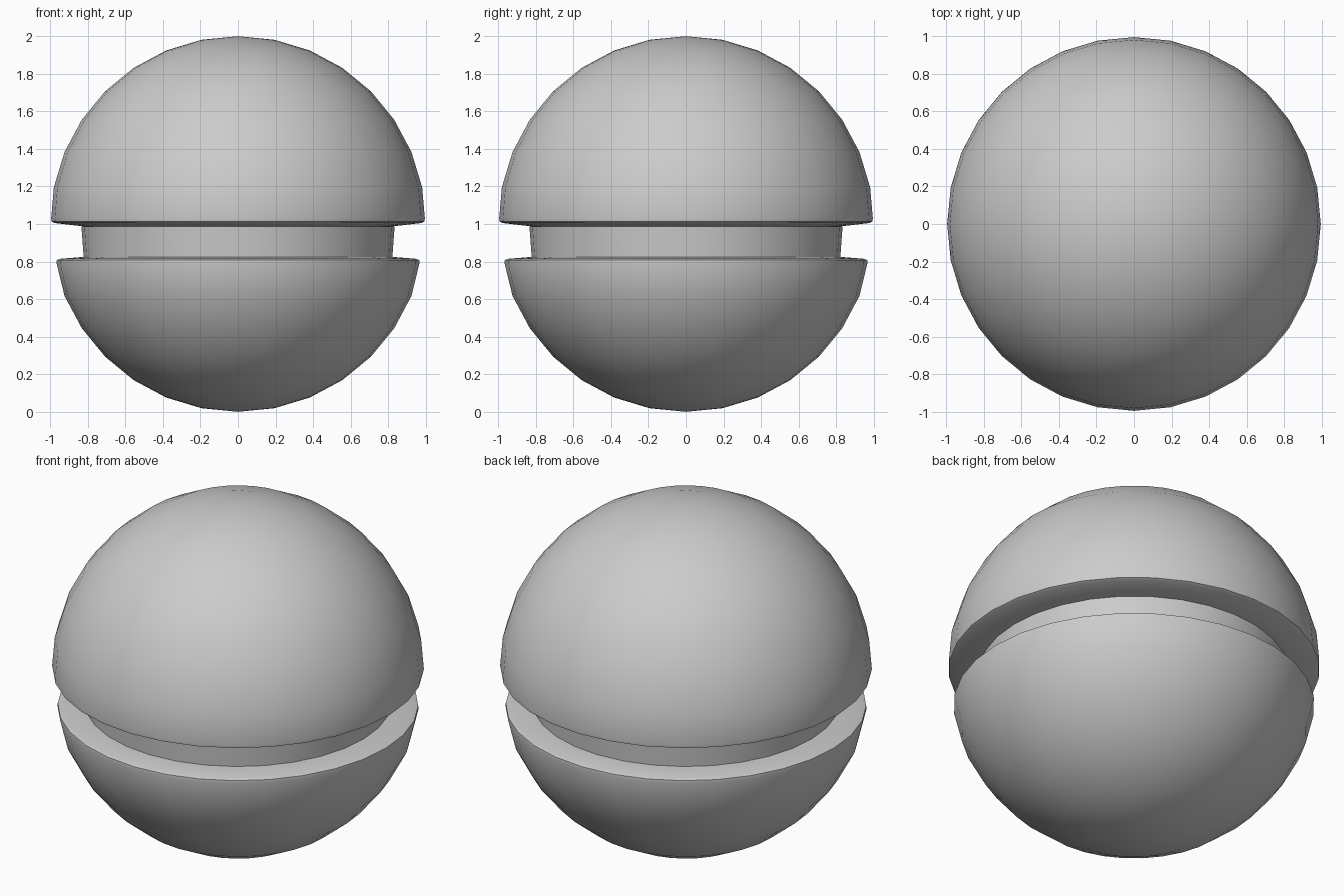
import bpy, bmesh
from math import sin, cos, pi, radians

SEGMENTS = 32
STEP = pi / 16

cube = bpy.data.objects.get("Cube")
if cube:
    bpy.data.objects.remove(cube, do_unlink=True)

grey = bpy.data.materials.new("plain grey")
grey.use_nodes = True
colour = (0.6, 0.6, 0.6, 1)
grey.diffuse_color = colour
grey.node_tree.nodes["Principled BSDF"].inputs["Base Color"].default_value = colour


def lathe(name, profile):
    """Turn a radius/height profile around the z axis."""
    bm = bmesh.new()
    verts = [bm.verts.new((r, 0, z)) for r, z in profile]
    edges = [bm.edges.new(pair) for pair in zip(verts, verts[1:])]
    bmesh.ops.spin(bm, geom=verts + edges, cent=(0, 0, 0), axis=(0, 0, 1),
                   angle=2 * pi, steps=SEGMENTS, use_merge=True)
    bmesh.ops.remove_doubles(bm, verts=bm.verts, dist=0.0005)
    bmesh.ops.recalc_face_normals(bm, faces=bm.faces)
    mesh = bpy.data.meshes.new(name)
    bm.to_mesh(mesh)
    bm.free()
    obj = bpy.data.objects.new(name, mesh)
    bpy.context.collection.objects.link(obj)
    mesh.materials.append(grey)
    bpy.ops.object.select_all(action="DESELECT")
    obj.select_set(True)
    bpy.context.view_layer.objects.active = obj
    bpy.ops.object.shade_smooth_by_angle(angle=radians(40))
    return obj


def arc(first, last):
    """Ball profile, counted in rings down from the top pole."""
    return [(sin(i * STEP), 1 + cos(i * STEP)) for i in range(first, last + 1)]


# Upper dome with a softened rim and a slightly sloping underside
lathe("upper_dome", arc(0, 7) + [(0.995, 1.03), (0.992, 1.013), (0.975, 1.005),
                                 (0.83, 0.988), (0, 0.988)])

# Recessed band between the two halves
lathe("recessed_band", [(0, 0.988), (0.834, 0.988), (0.822, 0.822), (0, 0.822)])

# Lower bowl with a softened rim
lathe("lower_bowl", [(0, 0.825), (0.82, 0.825), (0.945, 0.815), (0.965, 0.808),
                     (0.966, 0.79)] + arc(10, 16))
